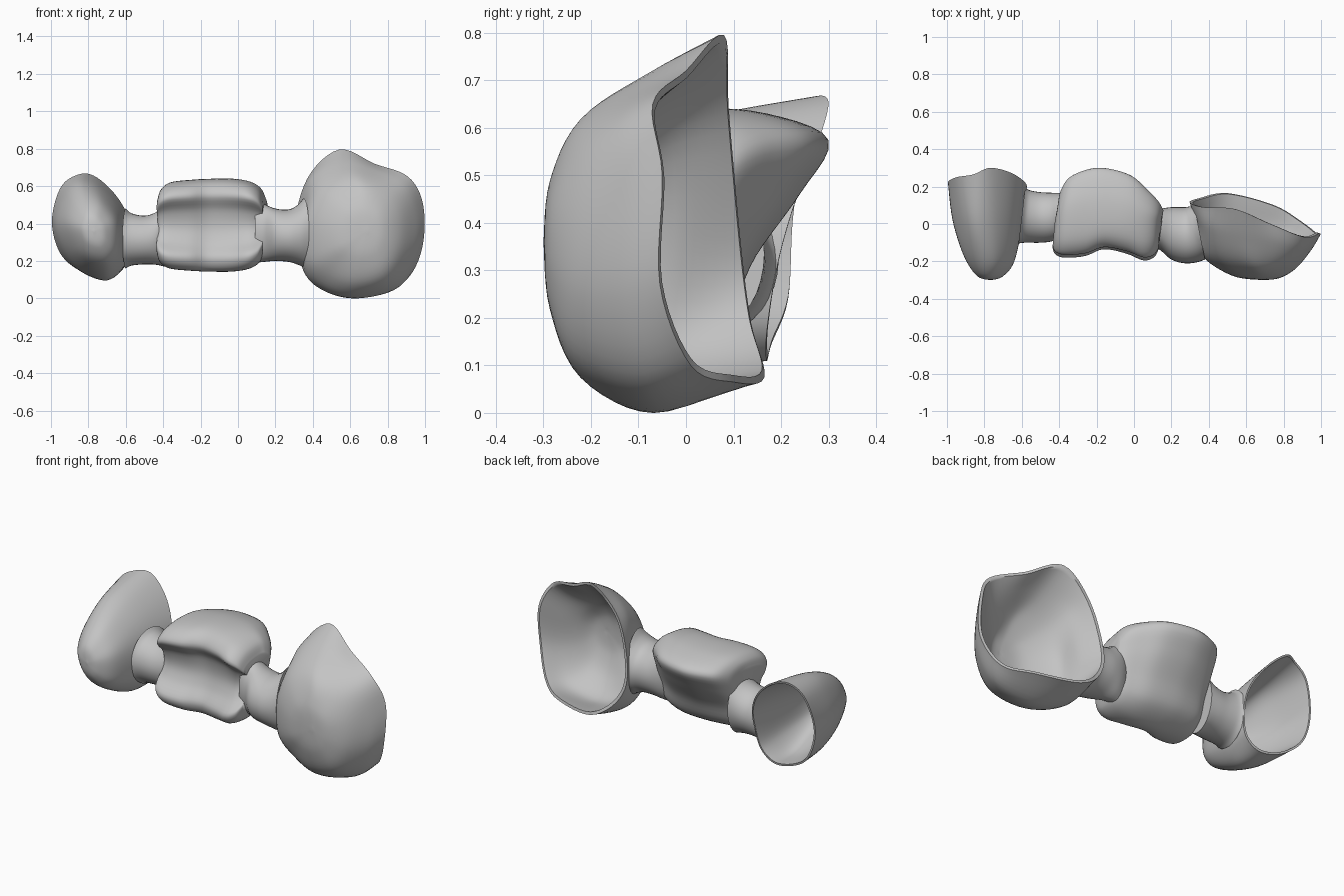
import bpy, bmesh, math
from mathutils import Vector

cube = bpy.data.objects.get("Cube")
if cube:
    bpy.data.objects.remove(cube, do_unlink=True)

ceramic = bpy.data.materials.new("grey ceramic")
ceramic.use_nodes = True
GREY = (0.55, 0.55, 0.55, 1)
ceramic.diffuse_color = GREY
ceramic.node_tree.nodes["Principled BSDF"].inputs["Base Color"].default_value = GREY


def spline(pts, closed, steps):
    """Smooth curve through the points."""
    n = len(pts)
    pick = (lambda i: pts[i % n]) if closed else (lambda i: pts[max(0, min(n - 1, i))])
    out = []
    for i in range(n if closed else n - 1):
        a, b, c, d = (pick(i + k) for k in (-1, 0, 1, 2))
        for s in range(steps):
            t = s / steps
            out.append(b + ((c - a) * t + (2 * a - 5 * b + 4 * c - d) * t * t
                            + (3 * b - a - 3 * c + d) * t ** 3) / 2)
    if not closed:
        out.append(pts[-1].copy())
    return out


def surface(loops, around=6, along=6):
    """Rings of a smooth surface through the control loops."""
    loops = [spline([Vector(p) for p in loop], True, around) for loop in loops]
    meridians = [spline(list(m), False, along) for m in zip(*loops)]
    return [list(r) for r in zip(*meridians)]


def skin(name, rings, caps=False):
    bm = bmesh.new()
    rows = [[bm.verts.new(p) for p in ring] for ring in rings]
    n = len(rows[0])
    for a, b in zip(rows, rows[1:]):
        for i in range(n):
            j = (i + 1) % n
            bm.faces.new((a[i], a[j], b[j], b[i]))
    if caps:
        bm.faces.new(rows[0])
        bm.faces.new(rows[-1])
    bmesh.ops.remove_doubles(bm, verts=bm.verts, dist=0.0001)
    bmesh.ops.recalc_face_normals(bm, faces=bm.faces)
    mesh = bpy.data.meshes.new(name)
    bm.to_mesh(mesh)
    bm.free()
    mesh.materials.append(ceramic)
    obj = bpy.data.objects.new(name, mesh)
    bpy.context.collection.objects.link(obj)
    bpy.ops.object.select_all(action='DESELECT')
    obj.select_set(True)
    bpy.context.view_layer.objects.active = obj
    bpy.ops.object.shade_smooth_by_angle(angle=math.radians(50))


def shrink(loop, amount, back=0.0):
    """Pull a loop toward its middle and shift it to the back."""
    pts = [Vector(p) for p in loop]
    mid = sum(pts, Vector()) / len(pts)
    return [p.lerp(mid, amount) + Vector((0, back, 0)) for p in pts]


def crown(name, rim, belly, front, tip):
    """Hollow cap, open at the back, with a thin rim."""
    tip = Vector(tip)
    near = [Vector(p).lerp(tip, 0.5) for p in front]
    for p in near:
        p.y = p.y * 0.35 + tip.y * 0.65
    end = [tip] * len(rim)
    outer = surface([rim, belly, front, near, end])
    inner = surface([shrink(rim, 0.045), shrink(belly, 0.12, 0.015),
                     shrink(front, 0.17, 0.045), shrink(near, 0.17, 0.05),
                     shrink(end, 0, 0.05)])
    skin(name, outer[::-1] + inner)


# Large crown
crown("large_crown",
      [(.54, .08, .795), (.73, 0, .72), (.91, -.07, .65), (.99, -.05, .5),
       (.985, -.055, .27), (.9, .01, .1), (.75, .1, .065), (.5, .165, .075),
       (.345, .137, .19), (.298, .115, .36), (.37, .09, .64)],
      [(.56, -.07, .715), (.74, -.1, .68), (.88, -.14, .6), (.945, -.13, .45),
       (.935, -.14, .24), (.85, -.1, .06), (.64, -.07, 0), (.46, -.05, .04),
       (.35, -.04, .15), (.335, -.01, .38), (.39, -.02, .63)],
      [(.6, -.21, .62), (.7, -.23, .6), (.81, -.23, .53), (.865, -.23, .41),
       (.855, -.24, .25), (.78, -.235, .115), (.63, -.215, .07), (.49, -.185, .11),
       (.38, -.17, .2), (.37, -.17, .4), (.45, -.18, .56)],
      (.69, -.3, .36))

# Small crown
crown("small_crown",
      [(-.86, .265, .66), (-.77, .3, .655), (-.66, .275, .56), (-.585, .225, .43),
       (-.575, .19, .3), (-.605, .17, .17), (-.7, .17, .11), (-.84, .18, .145),
       (-.95, .215, .24), (-.995, .225, .41), (-.95, .25, .59)],
      [(-.85, .02, .615), (-.76, .02, .6), (-.67, .01, .52), (-.615, 0, .42),
       (-.597, 0, .3), (-.615, 0, .18), (-.7, 0, .1), (-.83, 0, .145),
       (-.925, 0, .25), (-.97, .02, .4), (-.92, .02, .55)],
      [(-.82, -.17, .535), (-.75, -.18, .525), (-.69, -.19, .47), (-.65, -.2, .4),
       (-.64, -.2, .31), (-.655, -.2, .23), (-.71, -.2, .185), (-.8, -.2, .205),
       (-.87, -.18, .27), (-.91, -.17, .39), (-.88, -.16, .49)],
      (-.77, -.3, .36))

# Solid middle tooth: grooved front, domed top, sloping back
profile = [(-.165, .55), (-.105, .613), (.02, .638), (.17, .63), (.295, .575),
           (.235, .46), (.145, .33), (.085, .21), (-.03, .148), (-.14, .155),
           (-.18, .22), (-.12, .3), (-.092, .38), (-.11, .47)]
# x, back depth, front depth, height
stations = [(-.425, .35, .7, .62), (-.41, .6, .9, .8), (-.36, .85, 1, .93),
            (-.25, 1, .95, .98), (-.15, 1, .75, 1), (-.03, .87, .88, 1),
            (.06, .6, 1.08, .94), (.115, .4, 1, .81), (.14, .24, .8, .6)]
MID, LEAN = .38, .06
skin("middle_tooth", surface(
    [[(x + LEAN * y, y * (back if y > 0 else front), MID + (z - MID) * tall)
      for y, z in profile] for x, back, front, tall in stations], 5, 5), caps=True)


def neck(name, sections):
    """Oval bar from sections of x, y, z, half depth, half height, slant."""
    turns = [math.tau * k / 12 for k in range(12)]
    skin(name, surface([[(x + slant * d * math.cos(a), y + d * math.cos(a),
                          z + h * math.sin(a)) for a in turns]
                        for x, y, z, d, h, slant in sections], 3, 5), caps=True)


# Connecting necks
neck("right_neck", [(-.6, .045, .32, .15, .16, .12), (-.57, .04, .315, .14, .14, .1),
                    (-.5, .035, .312, .135, .13, 0), (-.44, .037, .32, .13, .14, 0),
                    (-.395, .045, .335, .12, .165, .1)])
neck("left_neck", [(.09, -.03, .36, .09, .17, 0), (.14, -.03, .35, .11, .155, 0),
                   (.2, -.05, .34, .14, .14, 0), (.27, -.06, .335, .15, .14, 0),
                   (.32, -.055, .34, .15, .16, -.1), (.352, -.05, .35, .14, .185, -.2)])
